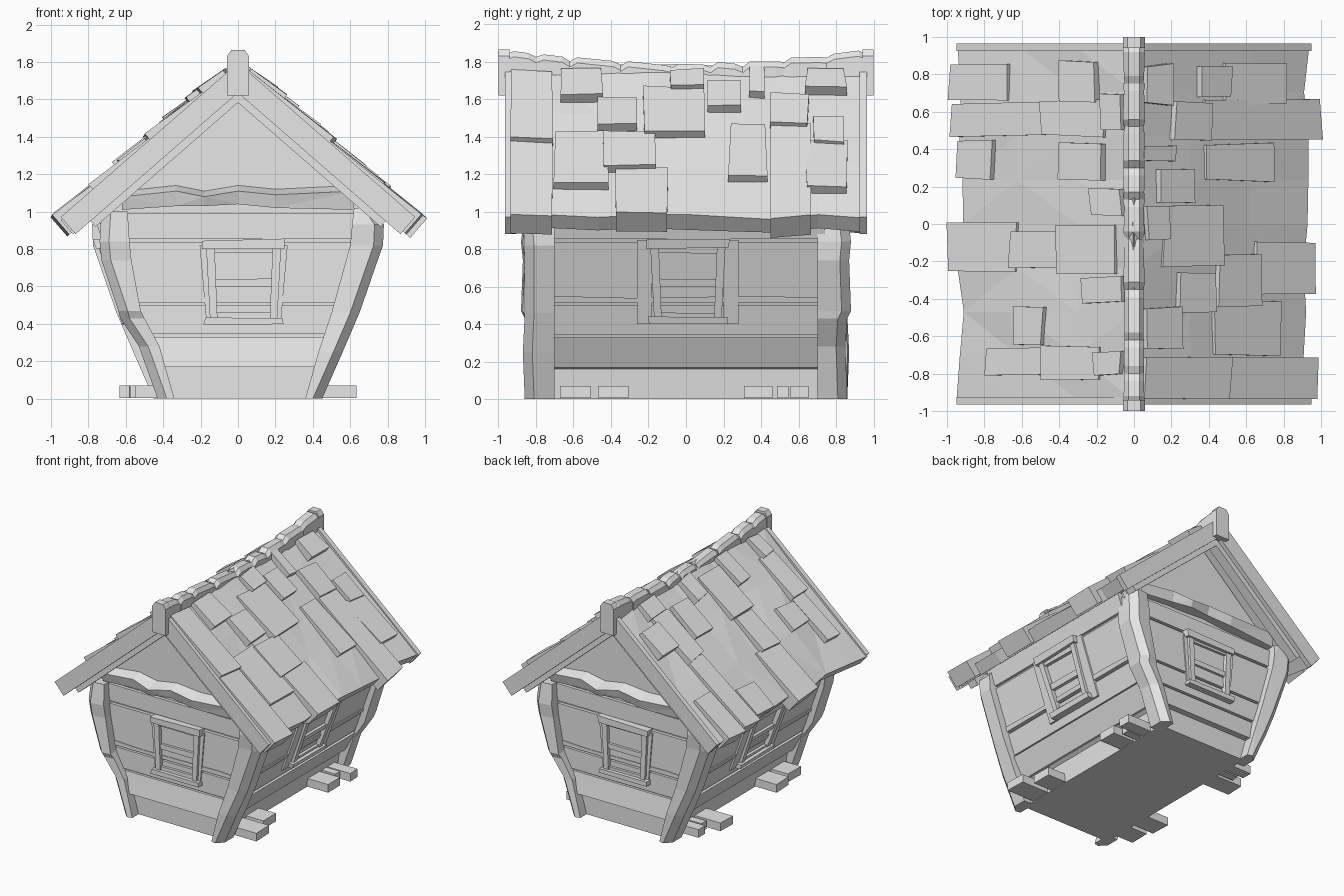
import bpy
import bmesh
import random
from mathutils import Vector

random.seed(4)
if "Cube" in bpy.data.objects:
    bpy.data.objects.remove(bpy.data.objects["Cube"])

# One weathered colour for the whole hut
GREY = (0.8, 0.8, 0.8, 1.0)
wood = bpy.data.materials.new("weathered_grey")
wood.use_nodes = True
wood.diffuse_color = GREY
wood.node_tree.nodes["Principled BSDF"].inputs["Base Color"].default_value = GREY


def wob(amount):
    return random.uniform(-amount, amount)


def loft(name, rings, spin=1, facet=False):
    """Skin a row of matching rings and cap both ends; spin -1 turns it half round."""
    bm = bmesh.new()
    rows = [[bm.verts.new((p[0] * spin, p[1] * spin, p[2])) for p in ring] for ring in rings]
    count = len(rows[0])
    for a, b in zip(rows, rows[1:]):
        for i in range(count):
            j = (i + 1) % count
            bm.faces.new((a[i], a[j], b[j], b[i]))
    bm.faces.new(rows[0])
    bm.faces.new(rows[-1])
    bmesh.ops.recalc_face_normals(bm, faces=bm.faces)
    if facet:
        bmesh.ops.triangulate(bm, faces=bm.faces)
    mesh = bpy.data.meshes.new(name)
    bm.to_mesh(mesh)
    bm.free()
    mesh.materials.append(wood)
    obj = bpy.data.objects.new(name, mesh)
    bpy.context.collection.objects.link(obj)
    return obj


def slab(name, place, outline, low, high, spin=1, rough=0.0):
    """Raise an outline off a surface; high is one height or one per corner."""
    if not isinstance(high, (list, tuple)):
        high = [high] * len(outline)
    pts = [(u + wob(rough), v + wob(rough)) for u, v in outline]
    under = [place(u, v, low) for u, v in pts]
    over = [place(u, v, h) for (u, v), h in zip(pts, high)]
    return loft(name, [under, over], spin, len(pts) > 4)


def rect(u0, u1, v0, v1):
    return [(u0, v0), (u1, v0), (u1, v1), (u0, v1)]


# Surfaces that parts are placed on: (across, up, outward) to space
def lean(z):
    return 0.4 + 0.36 * z


def ground(u, v, d):
    return Vector((u, v, d))


def end_wall(u, v, d):
    return Vector((u, -0.77 - d, v))


def side_wall(u, v, d):
    return Vector((lean(v) + d, u, v))


def roof_plane(side):
    def place(u, v, d):
        return Vector((side * (u + 0.65 * d), v, 1.78 - 0.87 * u + 0.75 * d))
    return place


# Body: flared walls and gable in one shell
half = [(0.39, 0), (0.41, 0.16), (lean(0.2), 0.2), (lean(0.95), 0.95)]
profile = half + [(0, 1.62)] + [(-x, z) for x, z in reversed(half)]
loft("body_shell", [[(x, y, z) for x, z in profile] for y in (-0.77, 0.77)])


def window(label, place, c, spin):
    """Head, sill, bars and tapered jambs around two panes."""
    slab(label + "_window_head", place, rect(c - 0.22, c + 0.22, 0.805, 0.85), 0, 0.07, spin, 0.006)
    slab(label + "_window_sill", place, rect(c - 0.21, c + 0.21, 0.4, 0.435), 0, 0.075, spin, 0.006)
    for m in (-1, 1):
        jamb = [(c + m * u, v) for u, v in ((0.14, 0.43), (0.18, 0.43), (0.2, 0.81), (0.155, 0.81))]
        slab(label + "_window_jamb", place, jamb, 0, 0.055, spin)
    for v0, v1 in ((0.43, 0.46), (0.6, 0.64), (0.78, 0.81)):
        slab(label + "_window_bar", place, rect(c - 0.16, c + 0.16, v0, v1), 0, 0.045, spin, 0.004)


def post(name, rows, m, spin):
    """Corner post from (height, inner x, outer x, front y) rows, outer edge chamfered."""
    rings = []
    for z, xi, xo, yf in rows:
        section = ((xi, 0.7), (xo, 0.7), (xo, yf - 0.05), (xo - 0.05, yf), (xi, yf - 0.01))
        rings.append([(m * x, -y, z) for x, y in section])
    loft(name, rings, spin, True)


PLANKS = ((0.17, 0.33), (0.345, 0.5), (0.535, 0.835), (0.855, 0.99))
KNOTTED = ((0, 0.34, 0.43, 0.86), (0.28, 0.42, 0.53, 0.85), (0.43, 0.5, 0.63, 0.86),
           (0.47, 0.52, 0.64, 0.88), (0.74, 0.57, 0.73, 0.87), (0.84, 0.58, 0.74, 0.88), (1.0, 0.59, 0.73, 0.86))
PLAIN = ((0, 0.36, 0.45, 0.86), (0.25, 0.43, 0.56, 0.87), (0.46, 0.5, 0.65, 0.86),
         (0.82, 0.6, 0.775, 0.86), (0.93, 0.61, 0.78, 0.87), (1.02, 0.62, 0.72, 0.85))

for spin, facing in ((1, "front"), (-1, "back")):
    flank = "left" if spin == 1 else "right"
    # Wall planks
    for v0, v1 in PLANKS:
        a, b = lean(v0) - 0.01, lean(v1) - 0.01
        base = v0 < 0.2
        slab(facing + "_wall_plank", end_wall, [(-a, v0), (a, v0), (b, v1), (-b, v1)], -0.01,
             [0.05, 0.05, 0.02, 0.02] if base else 0.025, spin)
        slab(flank + "_wall_plank", side_wall, rect(-0.74, 0.74, v0, v1), -0.02,
             [0, 0, 0.03, 0.03] if base else 0.02, spin)
    # Thin battens over the middle seam
    for place, label, reach in ((end_wall, facing, 0.55), (side_wall, flank, 0.72)):
        seam = [(-reach, 0.515), (reach, 0.515), (reach, 0.54), (0.4, 0.55), (-0.3, 0.54), (-reach, 0.55)]
        slab(label + "_seam_batten", place, seam, 0, 0.03, spin)
    # Windows and the upright boards beside them
    window(facing, end_wall, 0.03, spin)
    window(flank, side_wall, 0.01, spin)
    for m in (-1, 1):
        slab(flank + "_upright_board", side_wall, rect(0.01 + m * 0.19, 0.01 + m * 0.27, 0.4, 0.85), 0, 0.035, spin)
        slab(facing + "_upright_board", end_wall,
             [(0.03 + m * u, v) for u, v in ((0.17, 0.42), (0.2, 0.42), (0.235, 0.82), (0.19, 0.82))], 0, 0.035, spin)
    # Corner posts
    post(facing + "_knotted_post", KNOTTED, -1, spin)
    post(facing + "_plain_post", PLAIN, 1, spin)
    # Warped tie beam under the gable
    rings = []
    for x, z0, z1, d in ((-0.62, 1.01, 1.11, 0.07), (-0.33, 1.03, 1.14, 0.08), (-0.18, 1.03, 1.11, 0.11),
                         (0, 1.04, 1.14, 0.08), (0.2, 1.02, 1.12, 0.1), (0.62, 1.01, 1.14, 0.07)):
        rings.append([end_wall(x, z0, 0), end_wall(x, z0, d - 0.02), end_wall(x, z1 - 0.03, d), end_wall(x, z1, 0)])
    loft(facing + "_tie_beam", rings, spin, True)
    # Barge boards along the gable edge, outer and inner
    for m in (-1, 1):
        slab(facing + "_barge_board", roof_plane(m), rect(0, 0.94, -0.965, -0.925), -0.11, 0.012, spin)
        slab(facing + "_inner_barge_board", roof_plane(m), rect(0, 0.86, -0.93, -0.85), -0.15, -0.08, spin)

# Floor skids poking out at both sides
for y0, y1, x0, x1 in ((-0.67, -0.51, -0.55, 0.63), (-0.47, -0.31, -0.58, 0.55),
                       (0.31, 0.46, -0.63, 0.58), (0.49, 0.55, -0.52, 0.52), (0.56, 0.65, -0.56, 0.6)):
    slab("floor_skid", ground, rect(x0, x1, y0, y1), 0.005, 0.07, 1, 0.004)

# Roof slopes with an uneven surface and ragged eave
for side, label in ((1, "left"), (-1, "right")):
    place = roof_plane(side)
    rings = []
    for i in range(9):
        y = -0.94 + 0.235 * i
        eave = 0.93 + wob(0.02)
        top = [place(u, y, wob(0.012)) for u in (0, 0.3, 0.62)]
        rings.append(top + [place(eave, y, wob(0.01)), place(eave, y, -0.1), place(0, y, -0.1)])
    loft(label + "_roof_slope", rings, 1, True)

# Shingles: distance down the slope from and to, then y from and to
LEFT = ((.04, .17, .64, .85), (.34, .5, .68, .84), (.48, .79, .64, .86), (.04, .2, .33, .42),
        (.12, .29, .12, .29), (.05, .16, -.09, .1), (.2, .39, .45, .65), (.38, .97, .46, .66),
        (.38, .72, .23, .43), (.15, .44, -.22, .1), (.44, .65, -.44, -.17), (.64, .95, -.37, -.1),
        (.22, .41, -.48, -.27), (.05, .22, -.67, -.45), (.42, .76, -.7, -.42),
        (.05, .49, -.94, -.71), (.48, .95, -.94, -.72))
RIGHT = ((.19, .36, .65, .87), (.15, .47, .47, .66), (.46, .95, .47, .65), (.66, .96, .67, .86),
         (.05, .15, .5, .7), (.74, .92, .24, .45), (.15, .37, .23, .43), (.05, .2, .05, .19),
         (.62, .97, -.25, 0), (.39, .63, -.24, -.04), (.09, .39, -.26, 0), (.05, .24, -.42, -.28),
         (.47, .61, -.64, -.45), (.46, .77, -.81, -.66), (.18, .46, -.84, -.65), (.05, .18, -.81, -.68))
for side, label, rows in ((1, "left", LEFT), (-1, "right", RIGHT)):
    for u0, u1, v0, v1 in rows:
        near = 0.02 if u1 - u0 > 0.25 else 0.035
        far = 0.05 + wob(0.008)
        slab(label + "_shingle", roof_plane(side), rect(u0, u1, v0, v1), -0.09 if u1 > 0.9 else -0.03,
             [near, far, far + wob(0.006), near], 1, 0.01)

# Ridge caps, sagging toward the middle
CUTS = (-0.96, -0.8, -0.62, -0.35, -0.08, 0.13, 0.3, 0.52, 0.75, 0.96)
for y0, y1 in zip(CUTS, CUTS[1:]):
    rings = []
    for y, drop in ((y0, 0.025), (y0 + 0.04, 0), (y1 - 0.04, 0.005), (y1, 0.02)):
        z = 1.79 + 0.07 * min(1, y * y * 1.3) - drop + wob(0.006)
        w = 0.055 + wob(0.005)
        rings.append([(-w, y, 1.65), (-w, y, z - 0.03), (-0.03, y, z), (0.03, y, z), (w, y, z - 0.03), (w, y, 1.65)])
    loft("ridge_cap", rings)

# Ridge end blocks hanging over each gable
for m in (-1, 1):
    rings = [[(-0.06, y, 1.62), (-0.06, y, 1.83), (-0.035, y, 1.865), (0.035, y, 1.865), (0.06, y, 1.83), (0.06, y, 1.62)]
             for y in (m * 0.94, m * 1.0)]
    loft("ridge_end", rings)
